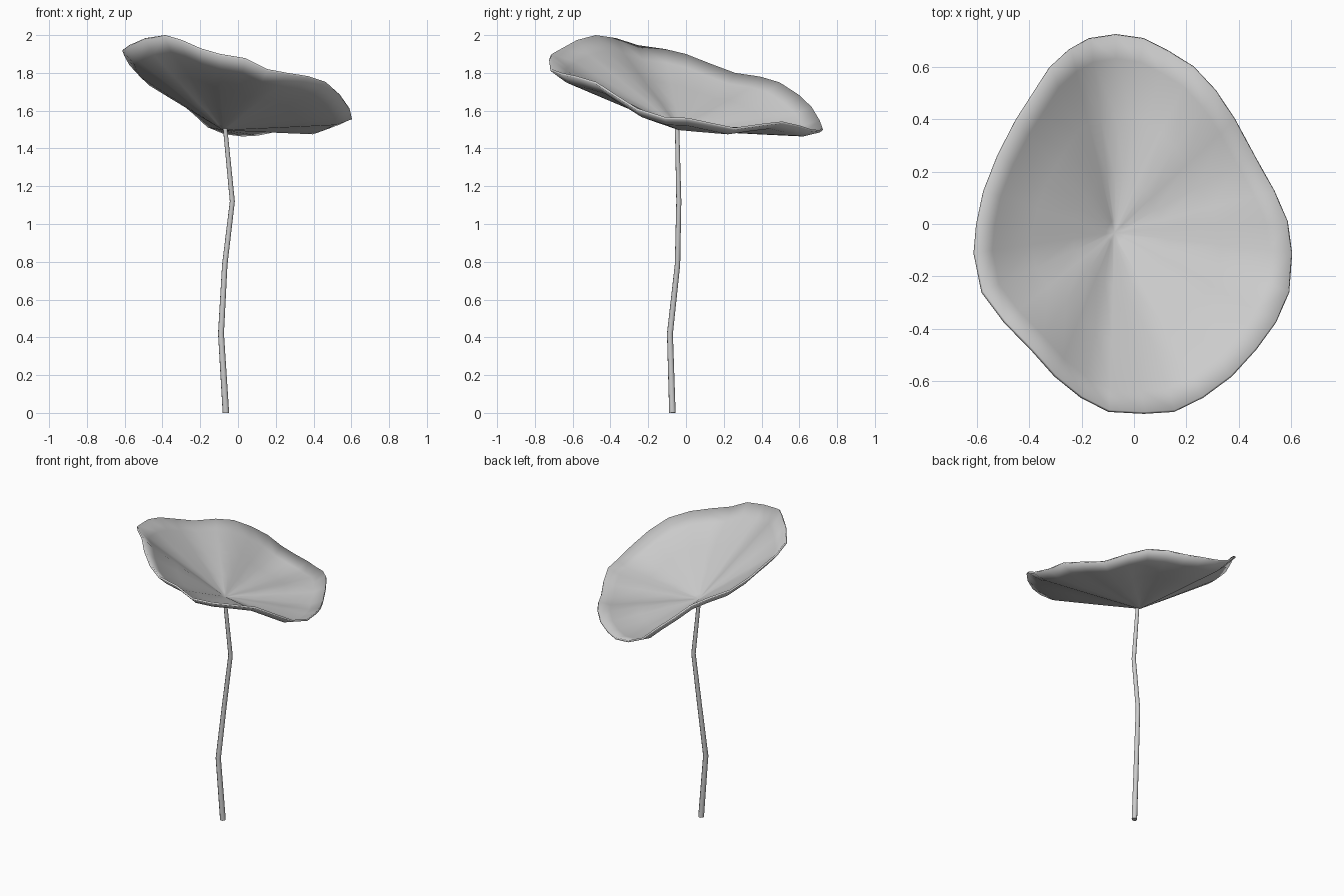
import bpy, bmesh
from mathutils import Vector

if "Cube" in bpy.data.objects:
    bpy.data.objects.remove(bpy.data.objects["Cube"])

# Wavy leaf rim, counter-clockwise from the right
RIM = [(.60, -.11, 1.566), (.583, .01, 1.562), (.533, .126, 1.537), (.46, .256, 1.51),
       (.384, .397, 1.53), (.31, .508, 1.543), (.224, .60, 1.522), (.128, .66, 1.502),
       (.036, .707, 1.497), (-.067, .722, 1.51), (-.166, .707, 1.55), (-.24, .665, 1.62),
       (-.315, .596, 1.685), (-.38, .495, 1.75), (-.445, .394, 1.78), (-.514, .26, 1.80),
       (-.567, .126, 1.85), (-.594, 0, 1.90), (-.604, -.11, 1.926), (-.575, -.256, 1.947),
       (-.49, -.37, 1.984), (-.384, -.478, 2.0), (-.296, -.577, 1.974), (-.197, -.657, 1.93),
       (-.094, -.71, 1.90), (.04, -.717, 1.878), (.155, -.71, 1.82), (.262, -.657, 1.80),
       (.37, -.577, 1.783), (.464, -.474, 1.752), (.54, -.37, 1.684), (.59, -.256, 1.612)]
CENTRE = Vector((-.075, -.033, 1.508))
# Rings: fraction of the radius, sag below a straight line to the rim
RINGS = [(.06, .001), (.3, .008), (.6, .016), (.88, .023), (1, 0)]

# Leaf: shallow fluted cone with an upturned edge
bm = bmesh.new()
hub = bm.verts.new(CENTRE)
rings = []
for t, sag in RINGS:
    rings.append([bm.verts.new(CENTRE.lerp(Vector(p), t) - Vector((0, 0, sag))) for p in RIM])
n = len(RIM)
for i in range(n):
    j = (i + 1) % n
    bm.faces.new((hub, rings[0][i], rings[0][j]))
    for a, b in zip(rings, rings[1:]):
        bm.faces.new((a[i], b[i], b[j], a[j]))
mesh = bpy.data.meshes.new("leaf")
bm.to_mesh(mesh)
bm.free()
leaf = bpy.data.objects.new("leaf", mesh)
bpy.context.collection.objects.link(leaf)
solid = leaf.modifiers.new("thickness", 'SOLIDIFY')
solid.thickness = .012
solid.offset = -1

# Stem: slightly crooked tapering tube
PATH = [(-.064, -.072, 0, .018), (-.09, -.085, .42, .0165), (-.07, -.045, .785, .015),
        (-.03, -.038, 1.12, .014), (-.068, -.047, 1.507, .012)]
curve = bpy.data.curves.new("stem", 'CURVE')
curve.dimensions = '3D'
curve.bevel_depth = 1
curve.bevel_resolution = 2
curve.use_fill_caps = True
spline = curve.splines.new('POLY')
spline.points.add(len(PATH) - 1)
for point, (x, y, z, r) in zip(spline.points, PATH):
    point.co = (x, y, z, 1)
    point.radius = r
stem = bpy.data.objects.new("stem", curve)
bpy.context.collection.objects.link(stem)

# Convert the stem to a mesh, then shade both parts smooth
bpy.context.view_layer.objects.active = stem
stem.select_set(True)
bpy.ops.object.convert(target='MESH')
leaf.select_set(True)
bpy.context.view_layer.objects.active = leaf
bpy.ops.object.shade_smooth_by_angle(angle=.9)
